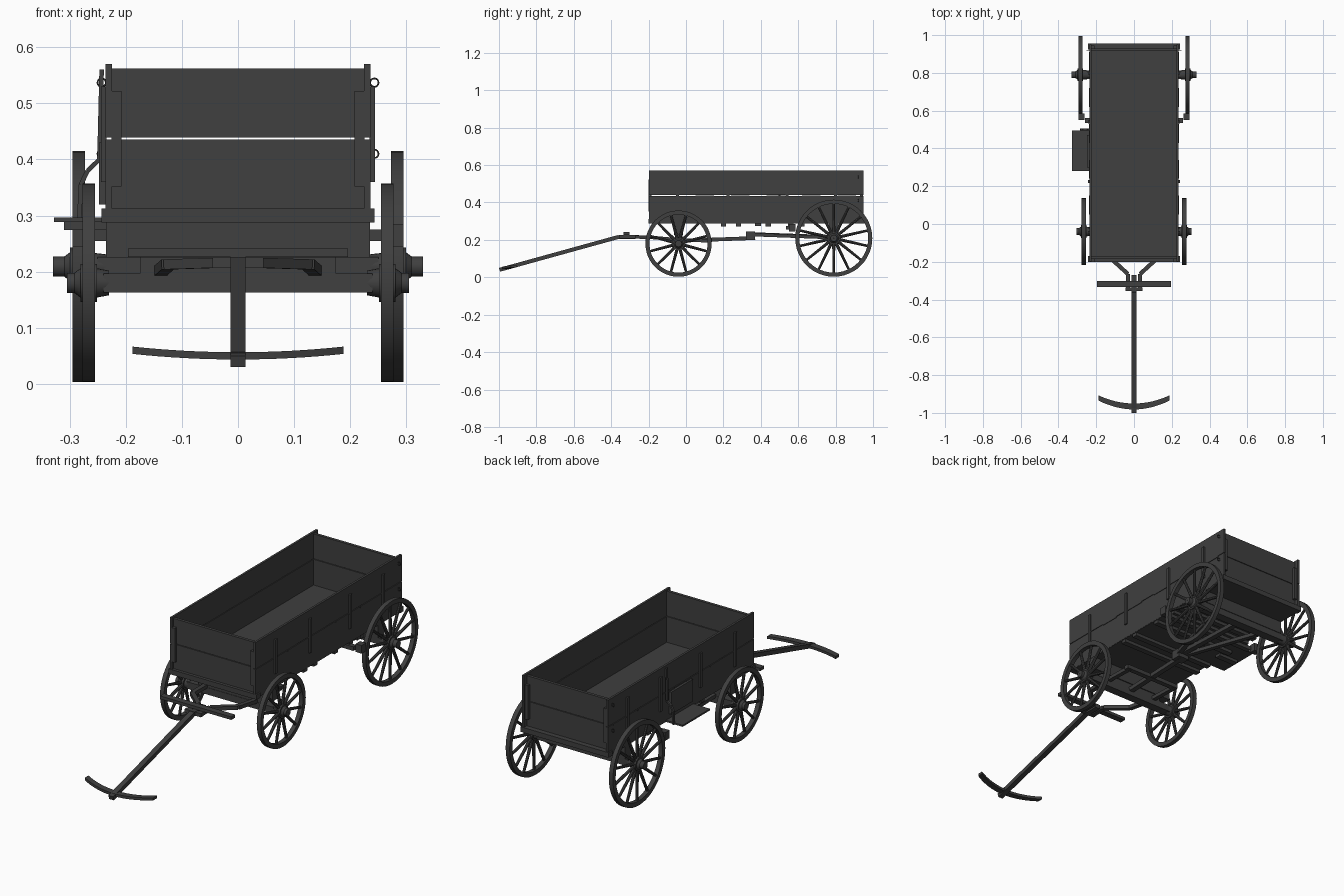
import bpy, bmesh, math
from mathutils import Vector, Matrix

cube = bpy.data.objects.get("Cube")
if cube:
    bpy.data.objects.remove(cube, do_unlink=True)

DARK = (0.05, 0.05, 0.05, 1)
mat = bpy.data.materials.new("charcoal")
mat.use_nodes = True
mat.diffuse_color = DARK
bsdf = next(n for n in mat.node_tree.nodes if n.type == 'BSDF_PRINCIPLED')
bsdf.inputs["Base Color"].default_value = DARK
bsdf.inputs["Roughness"].default_value = 0.8


def finish(bm, name, smooth=False):
    bmesh.ops.recalc_face_normals(bm, faces=bm.faces)
    mesh = bpy.data.meshes.new(name)
    bm.to_mesh(mesh)
    bm.free()
    mesh.materials.append(mat)
    ob = bpy.data.objects.new(name, mesh)
    bpy.context.collection.objects.link(ob)
    if smooth:
        bpy.ops.object.select_all(action='DESELECT')
        ob.select_set(True)
        bpy.context.view_layer.objects.active = ob
        bpy.ops.object.shade_smooth_by_angle(angle=math.radians(35))
    return ob


def add_bar(bm, p, q, w, h):
    """Rectangular beam from p to q; w is its level width, h its height."""
    p, q = Vector(p), Vector(q)
    d = (q - p).normalized()
    side = d.cross(Vector((0, 0, 1)))
    side = side.normalized() if side.length > 1e-4 else Vector((1, 0, 0))
    up = side.cross(d)
    rot = Matrix((side, d, up)).transposed().to_4x4()
    size = Matrix.Diagonal((w, (q - p).length, h, 1))
    bmesh.ops.create_cube(bm, size=1, matrix=Matrix.Translation((p + q) / 2) @ rot @ size)


def bars(name, path, w, h):
    bm = bmesh.new()
    for p, q in zip(path, path[1:]):
        add_bar(bm, p, q, w, h)
    return finish(bm, name)


def box(name, x, y, z):
    return bars(name, [((x[0] + x[1]) / 2, y[0], (z[0] + z[1]) / 2),
                       ((x[0] + x[1]) / 2, y[1], (z[0] + z[1]) / 2)], x[1] - x[0], z[1] - z[0])


def lathe(bm, profile, centre, n):
    """Closed profile of (x offset, radius) spun about a crosswise axis."""
    c = Vector(centre)
    rings = []
    for i in range(n):
        a = math.tau * i / n
        rings.append([bm.verts.new(c + Vector((x, r * math.cos(a), r * math.sin(a))))
                      for x, r in profile])
    for i in range(n):
        a, b = rings[i], rings[(i + 1) % n]
        for j in range(len(profile)):
            k = (j + 1) % len(profile)
            bm.faces.new((a[j], b[j], b[k], a[k]))


def wheel(name, s, x, y, radius, spokes, hub_in, hub_out):
    bm = bmesh.new()
    c = Vector((s * x, y, radius + 0.003))
    hw, inner = 0.011, radius - 0.022
    lathe(bm, [(-hw, inner), (hw, inner), (hw, radius), (-hw, radius)], c, 48)
    for i in range(spokes):
        a = math.tau * (i + 0.5) / spokes
        d = Vector((0, math.cos(a), math.sin(a)))
        bmesh.ops.create_cone(
            bm, cap_ends=True, segments=8, radius1=0.0085, radius2=0.0065, depth=inner - 0.02,
            matrix=Matrix.Translation(c + d * (inner + 0.026) / 2)
            @ d.to_track_quat('Z', 'Y').to_matrix().to_4x4())
    # stepped hub, thick at the spokes and narrow at the cap
    a, b = (hub_in - x) * s, (hub_out - x) * s
    m = 0.015 * s
    lathe(bm, [(a, 0.001), (a, 0.022), (-m, 0.026), (-m, 0.034), (m, 0.034),
               (m, 0.026), (m * 1.7, 0.018), (b, 0.018), (b, 0.001)], c, 20)
    return finish(bm, name, True)


SIDES = ((1, "left"), (-1, "right"))
FRONT_Y, REAR_Y = -0.04, 0.79

# wheels
for s, tag in SIDES:
    wheel("front_wheel_" + tag, s, 0.266, FRONT_Y, 0.177, 12, 0.23, 0.305)
    wheel("rear_wheel_" + tag, s, 0.284, REAR_Y, 0.206, 14, 0.235, 0.33)

# cargo box: two planks high on every wall, with a floor and end sills
box("floor", (-0.235, 0.235), (-0.185, 0.94), (0.288, 0.308))
for k, (z0, z1) in enumerate(((0.3, 0.436), (0.439, 0.562))):
    row = ("lower", "upper")[k]
    box("front_board_" + row, (-0.226, 0.226), (-0.185, -0.17), (z0, z1))
    box("tailgate_" + row, (-0.226, 0.226), (0.915, 0.93), (z0, z1))
    for s, tag in SIDES:
        box(f"side_board_{row}_{tag}", sorted((s * 0.225, s * 0.236)), (-0.198, 0.95),
            (z0 - 0.01 * (1 - k), z1 + 0.008 * k))
box("front_sill", (-0.243, 0.243), (-0.2, -0.17), (0.288, 0.313))
box("rear_sill", (-0.243, 0.243), (0.925, 0.955), (0.288, 0.313))

# side stakes, battens, bolts and tailgate rings
for s, tag in SIDES:
    for i, y in enumerate((-0.045, 0.225, 0.54, 0.8)):
        box(f"side_stake_{tag}_{i}", sorted((s * 0.234, s * 0.244)), (y - 0.008, y + 0.008),
            (0.36, 0.53))
    for end, y in (("front", -0.192), ("rear", 0.937)):
        box(f"{end}_batten_{tag}", sorted((s * 0.208, s * 0.225)), (y - 0.008, y + 0.008),
            (0.352, 0.522))
    for i in range(5):
        y = 0.1 + 0.19 * i
        box(f"side_strap_{tag}_{i}", sorted((s * 0.235, s * 0.239)), (y - 0.05, y + 0.05),
            (0.431, 0.438))
    for i, z in enumerate((0.41, 0.537)):
        bpy.ops.mesh.primitive_torus_add(
            location=(s * 0.243, 0.92, z), rotation=(math.pi / 2, 0, 0), major_segments=16,
            minor_segments=6, major_radius=0.0075, minor_radius=0.0015)
        ring = bpy.context.object
        ring.name = f"tailgate_ring_{tag}_{i}"
        ring.data.materials.append(mat)

# axles and bolsters
for end, y, x, axle in (("front", FRONT_Y, 0.24, 0.18), ("rear", REAR_Y, 0.25, 0.209)):
    box(end + "_axle", (-x, x), (y - 0.022, y + 0.022), (axle - 0.017, axle + 0.017))
    box(end + "_axle_cap", (-0.175, 0.175), (y - 0.02, y + 0.02), (axle + 0.015, 0.24))
    box(end + "_bolster", (-0.235, 0.235), (y - 0.025, y + 0.025), (0.225, 0.289))

# reach pole and splayed hounds
bars("reach_front", [(0, FRONT_Y, 0.195), (0, 0.37, 0.21)], 0.026, 0.02)
bars("reach_rear", [(0, 0.32, 0.232), (0, REAR_Y, 0.215)], 0.026, 0.02)
box("reach_clamp", (-0.03, 0.03), (0.32, 0.37), (0.2, 0.245))
for s, tag in SIDES:
    bars("rear_hound_" + tag, [(s * 0.02, 0.36, 0.228), (s * 0.15, REAR_Y, 0.212)], 0.022, 0.018)
    bars("front_hound_" + tag,
         [(s * 0.14, 0.13, 0.195), (s * 0.14, FRONT_Y, 0.2), (s * 0.125, -0.18, 0.213),
          (s * 0.032, -0.265, 0.216), (s * 0.032, -0.345, 0.216)], 0.022, 0.018)
box("hound_crossbar", (-0.155, 0.155), (0.115, 0.14), (0.19, 0.21))

# cross cleats below the floor
for i, y in enumerate((0.2, 0.28, 0.44, 0.56, 0.62)):
    box(f"floor_cleat_{i}", (-0.232, 0.232), (y - 0.014, y + 0.014), (0.272, 0.289))

# brake beam with shoes ahead of the rear wheels
box("brake_beam", (-0.26, 0.26), (0.535, 0.56), (0.255, 0.275))
for s, tag in SIDES:
    box("brake_shoe_" + tag, sorted((s * 0.262, s * 0.295)), (0.55, 0.585), (0.245, 0.285))

# side step with its hanging box panel and curved bracket
box("side_step", (-0.328, -0.225), (0.28, 0.495), (0.289, 0.297))
box("step_support", (-0.31, -0.2), (0.37, 0.4), (0.274, 0.289))
box("side_panel", (-0.248, -0.235), (0.3, 0.47), (0.32, 0.43))
bars("side_lever", [(-0.283, 0.5, 0.29), (-0.28, 0.5, 0.355), (-0.268, 0.5, 0.38),
                    (-0.247, 0.5, 0.4), (-0.243, 0.5, 0.56)], 0.012, 0.008)

# drawbar, crossbar and curved handle
bars("drawbar", [(0, -0.997, 0.04), (0, -0.36, 0.216), (0, -0.27, 0.216)], 0.026, 0.021)
box("drawbar_pin", (-0.045, 0.045), (-0.355, -0.335), (0.207, 0.225))
box("singletree", (-0.196, 0.196), (-0.333, -0.302), (0.226, 0.241))
bm = bmesh.new()
rings = []
for i in range(17):
    t = i / 8 - 1
    y, z = -0.966 + 0.045 * t * t, 0.05 + 0.01 * t * t
    w, h = 0.016 - 0.002 * abs(t), 0.0065
    rings.append([bm.verts.new((0.188 * t, y + a * w, z + b * h))
                  for a, b in ((-1, -1), (1, -1), (1, 1), (-1, 1))])
for a, b in zip(rings, rings[1:]):
    for j in range(4):
        bm.faces.new((a[j], b[j], b[j - 3], a[j - 3]))
bm.faces.new(rings[0])
bm.faces.new(rings[-1])
finish(bm, "pull_handle", True)
